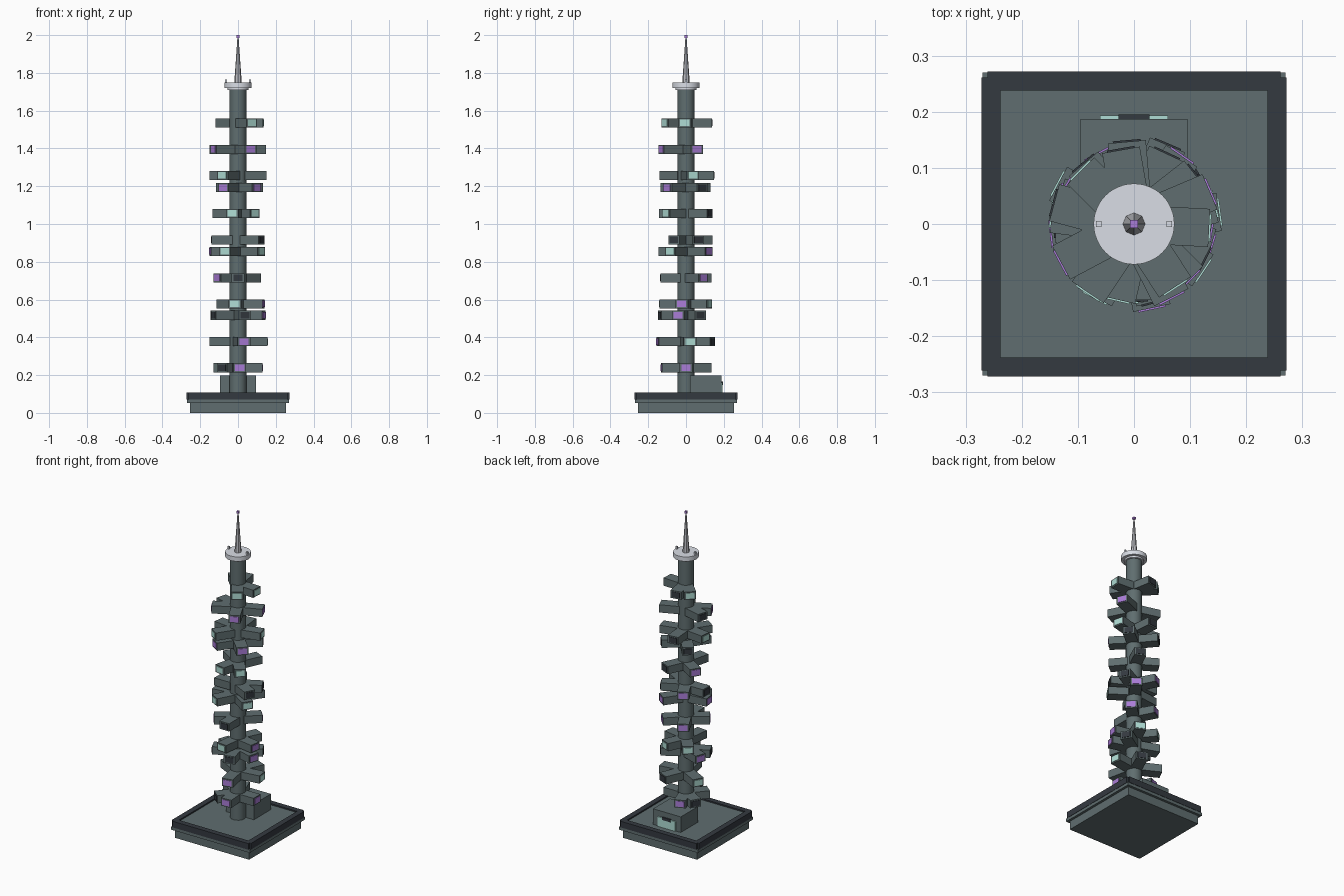
import bpy, bmesh, math
from mathutils import Matrix, Vector

if "Cube" in bpy.data.objects:
    bpy.data.objects.remove(bpy.data.objects["Cube"])


def material(name, r, g, b):
    m = bpy.data.materials.new(name)
    m.diffuse_color = (r, g, b, 1)
    m.use_nodes = True
    m.node_tree.nodes["Principled BSDF"].inputs["Base Color"].default_value = m.diffuse_color
    return m


WALL = material("grey teal wall", 0.115, 0.155, 0.160)
DARK = material("dark trim", 0.034, 0.041, 0.051)
PALE = material("pale grey roof", 0.70, 0.73, 0.79)
METAL = material("spire metal", 0.50, 0.51, 0.54)
MINT = material("mint window", 0.43, 0.72, 0.66)
PURPLE = material("purple window", 0.40, 0.20, 0.68)


def add_box(bm, lo, hi, slot=0):
    """Add an axis-aligned box between two corners."""
    lo, hi = Vector(lo), Vector(hi)
    mat = Matrix.Translation((lo + hi) / 2) @ Matrix.Diagonal((*(hi - lo), 1))
    verts = bmesh.ops.create_cube(bm, size=1, matrix=mat)["verts"]
    for f in {f for v in verts for f in v.link_faces}:
        f.material_index = slot


def finish(name, bm, mats):
    me = bpy.data.meshes.new(name)
    bm.to_mesh(me)
    bm.free()
    for m in mats:
        me.materials.append(m)
    ob = bpy.data.objects.new(name, me)
    bpy.context.collection.objects.link(ob)
    return ob


def box(name, lo, hi, mat):
    bm = bmesh.new()
    add_box(bm, lo, hi)
    return finish(name, bm, [mat])


def cone(name, sides, r1, r2, z0, z1, mat, smooth=False):
    bm = bmesh.new()
    bmesh.ops.create_cone(bm, cap_ends=True, segments=sides, radius1=r1, radius2=r2,
                          depth=z1 - z0, matrix=Matrix.Translation((0, 0, (z0 + z1) / 2)))
    ob = finish(name, bm, [mat])
    if smooth:
        bpy.ops.object.select_all(action="DESELECT")
        ob.select_set(True)
        bpy.context.view_layer.objects.active = ob
        bpy.ops.object.shade_smooth_by_angle(angle=math.radians(35))
    return ob


# Plinth: slab, projecting ledge and dark parapet with notched corners
box("plinth_slab", (-0.255, -0.255, 0), (0.255, 0.255, 0.10), WALL)
box("plinth_ledge", (-0.27, -0.27, 0.052), (0.27, 0.27, 0.07), WALL)
for s, side in ((-1, "a"), (1, "b")):
    y0, y1 = sorted((s * 0.238, s * 0.272))
    box("parapet_x_" + side, (-0.261, y0, 0.07), (0.261, y1, 0.108), DARK)
    box("parapet_y_" + side, (y0, -0.261, 0.07), (y1, 0.261, 0.108), DARK)

# Entrance block at the back, with a glazed front and dark door hood
box("entrance_block", (-0.095, 0.02, 0.10), (0.095, 0.187, 0.197), WALL)
box("entrance_glazing", (-0.061, 0.186, 0.10), (0.061, 0.193, 0.160), MINT)
box("entrance_hood", (-0.028, 0.186, 0.148), (0.028, 0.195, 0.165), DARK)

# Core shaft, roof disc and spire
cone("core_shaft", 16, 0.045, 0.045, 0.10, 1.72, WALL, True)
cone("roof_collar", 32, 0.055, 0.055, 1.710, 1.722, PALE, True)
cone("roof_disc", 48, 0.072, 0.072, 1.720, 1.748, PALE, True)
cone("spire", 8, 0.020, 0.003, 1.745, 1.99, METAL)
box("spire_beacon", (-0.007, -0.007, 1.986), (0.007, 0.007, 2.0), PURPLE)
for s, side in ((-1, "left"), (1, "right")):
    box("roof_lamp_" + side, (s * 0.063 - 0.005, -0.005, 1.745),
        (s * 0.063 + 0.005, 0.005, 1.765), PALE)


def pod(name, z, angle, reach, glass):
    """A cabin sticking out of the core, with a window plate on its end."""
    bm = bmesh.new()
    add_box(bm, (0.03, -0.034, z - 0.024), (reach, 0.034, z + 0.024), 0)
    add_box(bm, (reach - 0.002, -0.025, z - 0.017), (reach + 0.003, 0.025, z + 0.017), 1)
    bmesh.ops.rotate(bm, verts=bm.verts, cent=(0, 0, 0),
                     matrix=Matrix.Rotation(math.radians(angle), 3, "Z"))
    finish(name, bm, [WALL, glass])


# Pods on each level: height, reach, then angle and window (m mint, p purple, d dark)
GLASS = {"m": MINT, "p": PURPLE, "d": DARK}
LEVELS = [
    (0.239, 0.130, "-130d -86p 0p 110p 150d"),
    (0.377, 0.153, "-78p 8m 67d 152m"),
    (0.517, 0.143, "-75d -17p 32d 160p 205d"),
    (0.577, 0.137, "-97m -10p 65m 130m"),
    (0.715, 0.135, "-145p -90d 43p 118p"),
    (0.855, 0.148, "-118m -34m 55p 187p"),
    (0.916, 0.140, "-27d 28d 118p 180d"),
    (1.056, 0.138, "-103m -50m 65d 148p"),
    (1.193, 0.140, "-124p -45p 38d 130d"),
    (1.257, 0.147, "-124m 14m 95d 173m"),
    (1.395, 0.147, "-63p 23p 165d 208p"),
    (1.535, 0.134, "-57m -3m 100d 135m"),
]
for i, (z, reach, spec) in enumerate(LEVELS):
    for k, item in enumerate(spec.split()):
        pod(f"pod_{i + 1}_{k + 1}", z, float(item[:-1]), reach, GLASS[item[-1]])
